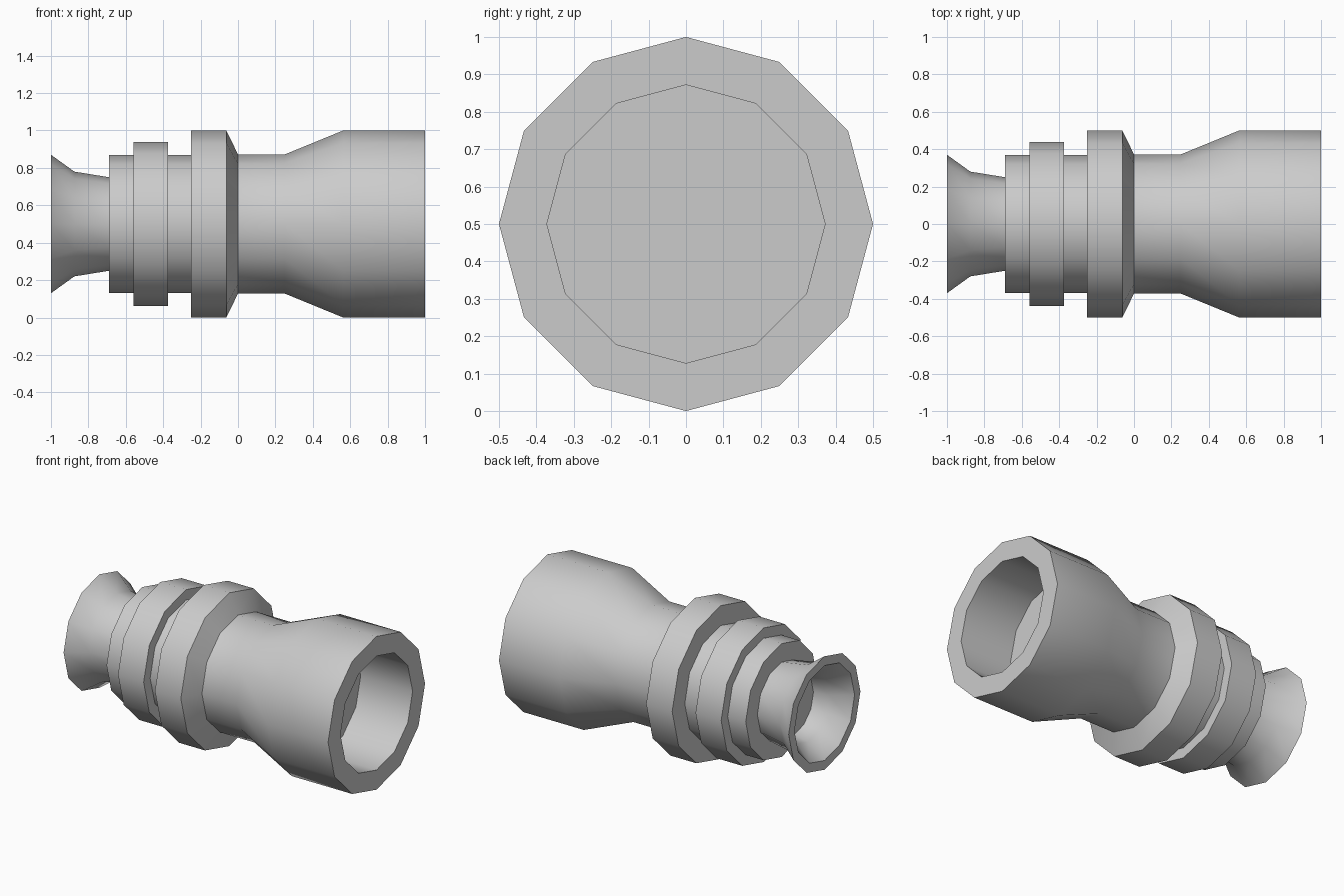
import bpy, bmesh, math

if "Cube" in bpy.data.objects:
    bpy.data.objects.remove(bpy.data.objects["Cube"])

SIDES = 12
CENTRE_Z = 0.5

# Half-section as (x, radius): funnel floor, outside, then bore floor
PROFILE = [
    # small funnel end, inside to lip
    (-0.78, 0.20), (-0.88, 0.22), (-1.0, 0.31), (-1.0, 0.37),
    # waist and stepped collar
    (-0.875, 0.28), (-0.69, 0.25), (-0.69, 0.37), (-0.56, 0.37),
    (-0.56, 0.4375), (-0.375, 0.4375), (-0.375, 0.37), (-0.25, 0.37),
    # large flange with chamfer
    (-0.25, 0.5), (-0.0625, 0.5), (0.0, 0.372),
    # neck, flare and socket
    (0.25, 0.372), (0.5625, 0.5), (1.0, 0.5), (1.0, 0.372), (0.625, 0.372),
]


def lathe_x(name, profile):
    """Revolve a profile around the x axis and close both ends."""
    bm = bmesh.new()
    rings = []
    for x, r in profile:
        rings.append([bm.verts.new((x, r * math.cos(a), CENTRE_Z + r * math.sin(a)))
                      for a in (2 * math.pi * i / SIDES for i in range(SIDES))])
    for a, b in zip(rings, rings[1:]):
        for i in range(SIDES):
            j = (i + 1) % SIDES
            bm.faces.new((a[i], a[j], b[j], b[i]))
    bm.faces.new(rings[0])
    bm.faces.new(rings[-1])
    bmesh.ops.recalc_face_normals(bm, faces=bm.faces[:])
    mesh = bpy.data.meshes.new(name)
    bm.to_mesh(mesh)
    bm.free()
    obj = bpy.data.objects.new(name, mesh)
    bpy.context.collection.objects.link(obj)
    return obj


# Turned pipe fitting, smooth around with crisp steps
fitting = lathe_x("pipe_fitting", PROFILE)
bpy.context.view_layer.objects.active = fitting
fitting.select_set(True)
bpy.ops.object.shade_smooth_by_angle(angle=math.radians(40))
